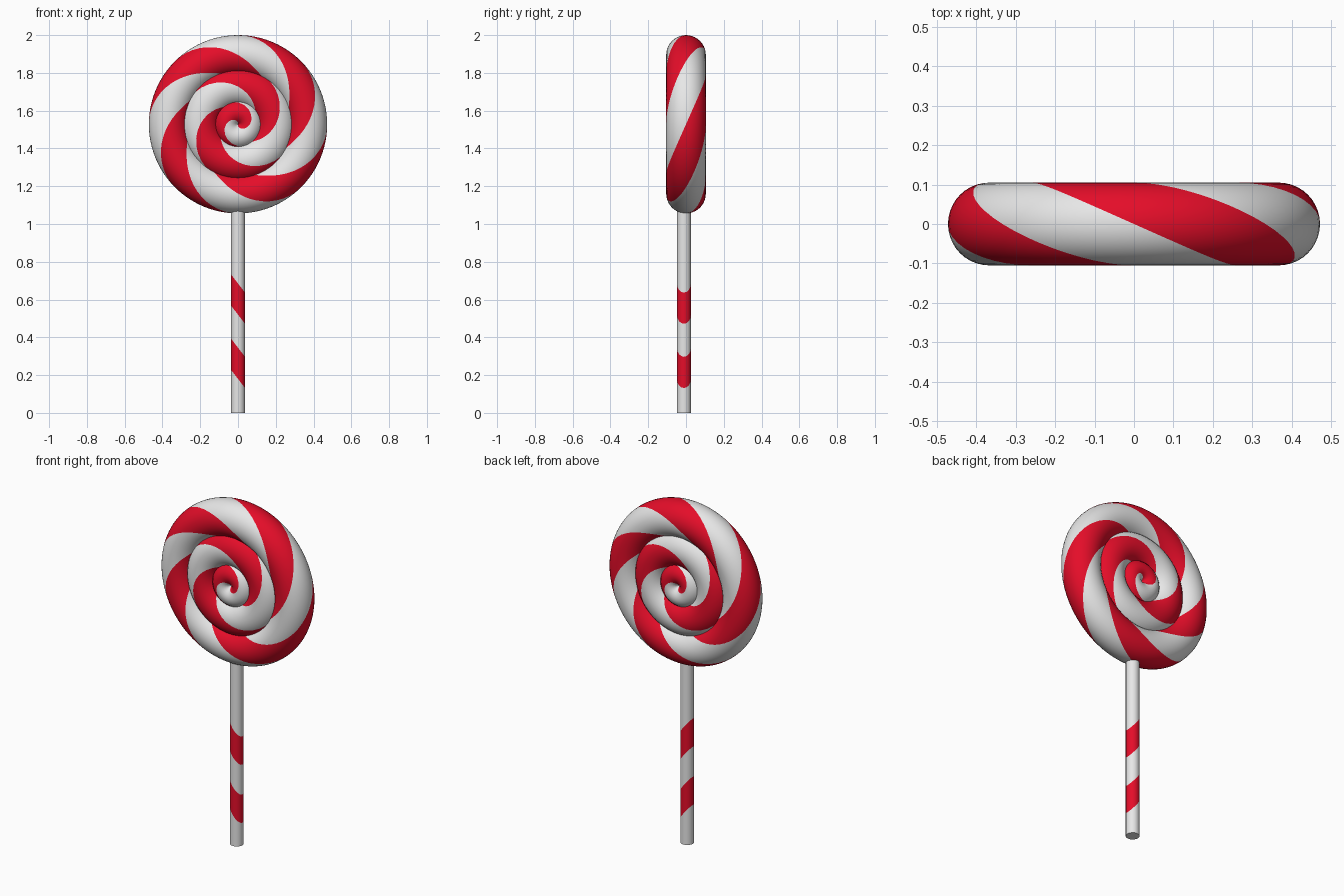
import bpy, bmesh, math
from mathutils import Vector

if "Cube" in bpy.data.objects:
    bpy.data.objects.remove(bpy.data.objects["Cube"])


def material(name, rgb):
    m = bpy.data.materials.new(name)
    m.diffuse_color = (*rgb, 1)
    m.use_nodes = True
    m.node_tree.nodes["Principled BSDF"].inputs["Base Color"].default_value = m.diffuse_color
    return m


WHITE = material("white_sugar", (0.8, 0.8, 0.8))
RED = material("red_sugar", (0.78, 0.004, 0.022))
CENTRE_Z = 1.528


def add_object(name, mesh):
    ob = bpy.data.objects.new(name, mesh)
    bpy.context.collection.objects.link(ob)
    mesh.materials.append(WHITE)
    mesh.materials.append(RED)
    bpy.ops.object.select_all(action='DESELECT')
    ob.select_set(True)
    bpy.context.view_layer.objects.active = ob
    bpy.ops.object.shade_smooth_by_angle(angle=math.radians(50))
    return ob


def twisted_ring(name, major, radial, depth, stripes, segs=96, sides=40):
    """Ring whose grid lines follow the candy twist, so stripes have clean edges."""
    verts, faces, mats = [], [], []
    for i in range(sides):
        phi = 2 * math.pi * i / sides
        for j in range(segs):
            theta = 2 * math.pi * j / segs - 2 * phi / stripes
            r = major + radial * math.cos(phi)
            verts.append((r * math.cos(theta), -depth * math.sin(phi),
                          CENTRE_Z + r * math.sin(theta)))
    # after a full turn round the tube, the twist lands this many columns on
    wrap = (2 * segs // stripes) % segs
    for i in range(sides):
        for j in range(segs):
            k = (j + 1) % segs
            if i < sides - 1:
                a, b = (i + 1) * segs + j, (i + 1) * segs + k
            else:
                a, b = (j - wrap) % segs, (k - wrap) % segs
            faces.append((i * segs + j, i * segs + k, b, a))
            mats.append(1 if (j * stripes / segs) % 1 >= 0.5 else 0)
    mesh = bpy.data.meshes.new(name)
    mesh.from_pydata(verts, [], faces)
    ob = add_object(name, mesh)
    mesh.polygons.foreach_set("material_index", mats)
    return ob


# Candy: three nested twisted rings
twisted_ring("outer_candy_ring", 0.367, 0.105, 0.105, 4)
twisted_ring("middle_candy_ring", 0.2, 0.105, 0.105, 2)
twisted_ring("candy_centre", 0.063, 0.075, 0.1, 1)

# Stick: cylinder cut by sloping planes into painted bands
SLOPE, BANDS = 1.3, [(0.18, 0.345), (0.52, 0.685)]
bm = bmesh.new()
bmesh.ops.create_cone(bm, cap_ends=True, segments=16, radius1=0.037,
                      radius2=0.037, depth=1.12)
bmesh.ops.translate(bm, verts=bm.verts, vec=(0, -0.011, 0.56))
for z in [z for band in BANDS for z in band]:
    bmesh.ops.bisect_plane(bm, geom=bm.verts[:] + bm.edges[:] + bm.faces[:],
                           plane_co=Vector((0, 0, z)), plane_no=Vector((SLOPE, 0, 1)))
for f in bm.faces:
    c = f.calc_center_median()
    h = c.z + SLOPE * c.x
    f.material_index = int(any(lo < h < hi for lo, hi in BANDS))
mesh = bpy.data.meshes.new("stick")
bm.to_mesh(mesh)
bm.free()
add_object("stick", mesh)
